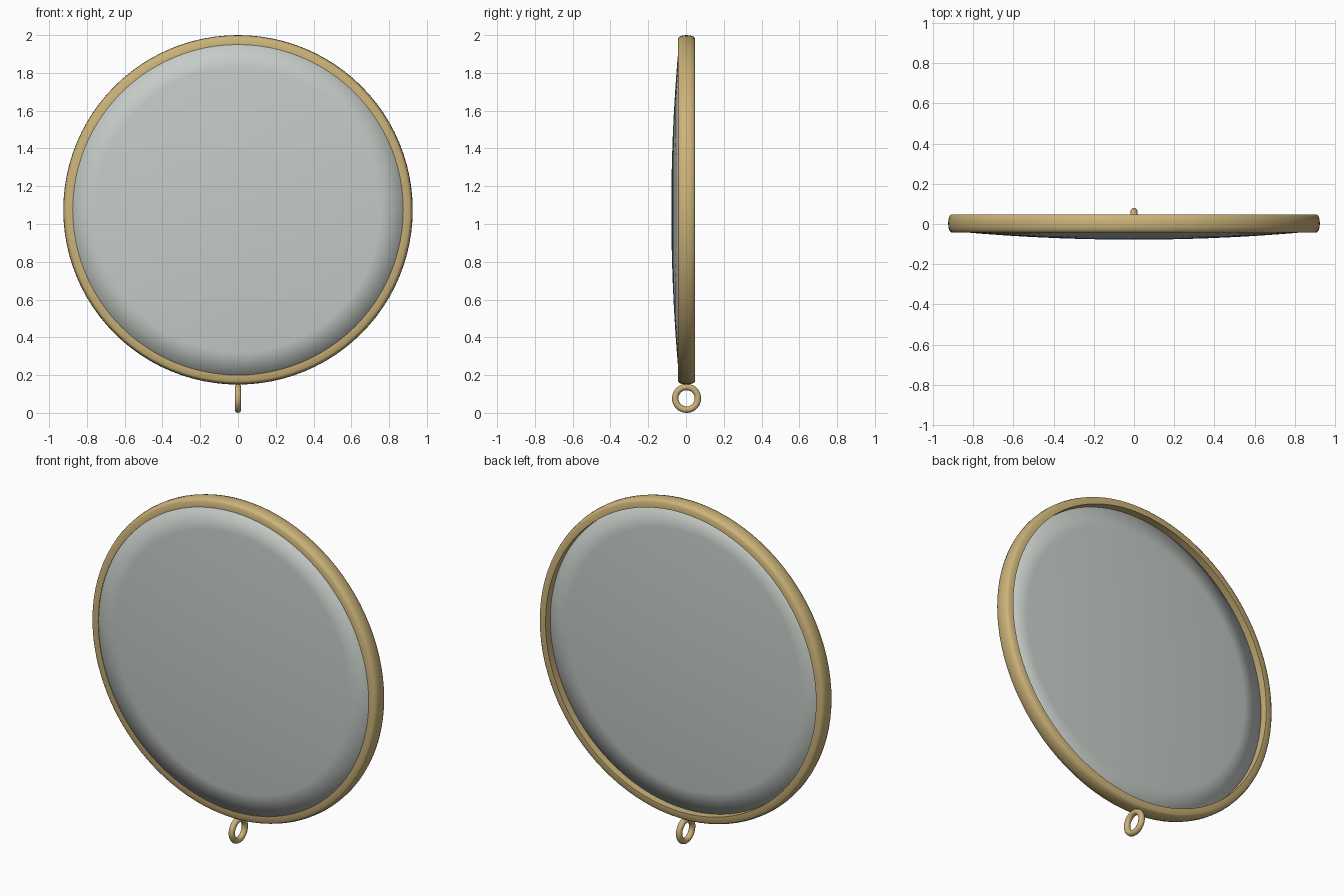
import bpy, bmesh, math

if "Cube" in bpy.data.objects:
    bpy.data.objects.remove(bpy.data.objects["Cube"])

CZ, CY = 1.075, 0.003   # centre of the disc


def material(name, color):
    m = bpy.data.materials.new(name)
    m.diffuse_color = color
    m.use_nodes = True
    m.node_tree.nodes["Principled BSDF"].inputs["Base Color"].default_value = m.diffuse_color
    return m


gold = material("brushed_gold", (0.60, 0.45, 0.19, 1))
glass = material("pale_glass", (0.56, 0.60, 0.57, 0.75))


def lathe(name, profile, steps, mat, angle, closed):
    """Spin (radius, y) points around the y axis."""
    bm = bmesh.new()
    vs = [bm.verts.new((r, y, 0)) for r, y in profile]
    pairs = list(zip(vs, vs[1:])) + ([(vs[-1], vs[0])] if closed else [])
    es = [bm.edges.new(p) for p in pairs]
    bmesh.ops.spin(bm, geom=vs + es, cent=(0, 0, 0), axis=(0, 1, 0),
                   angle=math.tau, steps=steps, use_merge=True)
    bmesh.ops.remove_doubles(bm, verts=bm.verts, dist=1e-5)
    bmesh.ops.recalc_face_normals(bm, faces=bm.faces)
    me = bpy.data.meshes.new(name)
    bm.to_mesh(me)
    bm.free()
    me.materials.append(mat)
    ob = bpy.data.objects.new(name, me)
    bpy.context.collection.objects.link(ob)
    ob.location = (0, CY, CZ)
    bpy.ops.object.select_all(action='DESELECT')
    ob.select_set(True)
    bpy.context.view_layer.objects.active = ob
    bpy.ops.object.shade_smooth_by_angle(angle=math.radians(angle))
    return ob


# Metal rim with softened outer corners
lathe("rim", [(0.875, -0.045), (0.908, -0.045), (0.917, -0.038), (0.923, -0.02),
              (0.925, 0), (0.923, 0.02), (0.917, 0.038), (0.908, 0.045),
              (0.875, 0.045)], 96, gold, 40, True)

# Lens, domed on both sides and set slightly forward in the rim
R, N = 0.88, 7
front = [(R * i / N, -0.081 + 0.04 * (i / N) ** 2) for i in range(N + 1)]
back = [(r, -0.04 - y) for r, y in reversed(front)]
lathe("lens", front + back, 64, glass, 180, False)

# Hanging loop under the rim
bpy.ops.mesh.primitive_torus_add(location=(0, CY, 0.077), rotation=(0, math.pi / 2, 0),
                                 major_radius=0.06, minor_radius=0.017,
                                 major_segments=40, minor_segments=14)
loop = bpy.context.object
loop.name = "hanging_loop"
loop.data.materials.append(gold)
bpy.ops.object.shade_smooth()
